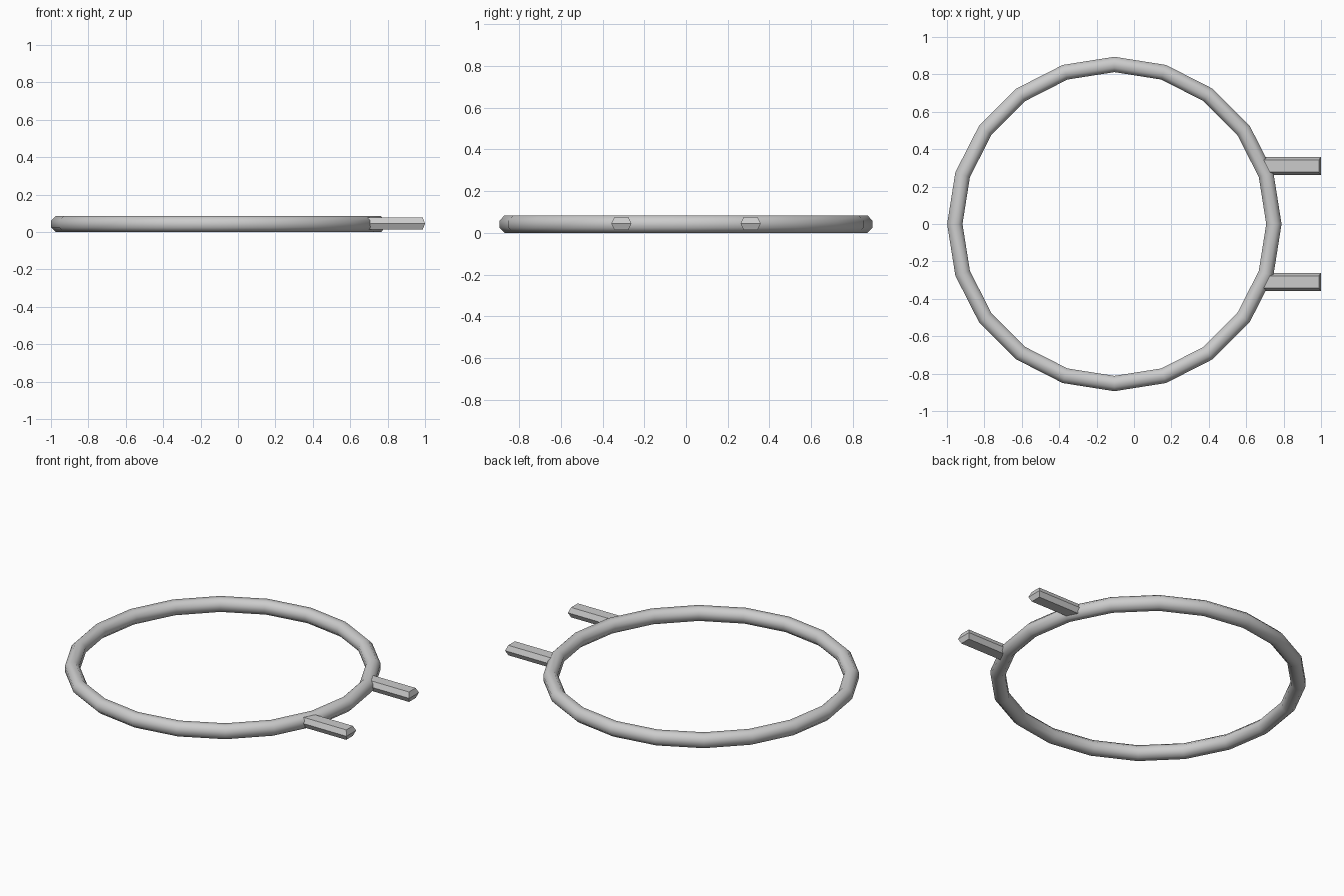
import bpy, math

if "Cube" in bpy.data.objects:
    bpy.data.objects.remove(bpy.data.objects["Cube"])

CX, CZ = -0.105, 0.042

# Ring: 20 segments, eight-sided tube with flats at top, bottom, inside, outside
major, flat = 0.853, 0.041
minor = CZ / math.cos(math.pi / 8)
N, M = 20, 8
verts, faces = [], []
for i in range(N):
    a = 2 * math.pi * i / N
    for j in range(M):
        b = 2 * math.pi * (j + 0.5) / M
        r = major + minor * math.cos(b) * flat / CZ
        verts.append((CX + r * math.cos(a), r * math.sin(a), CZ + minor * math.sin(b)))
for i in range(N):
    for j in range(M):
        k, l = (i + 1) % N, (j + 1) % M
        faces.append((i * M + j, k * M + j, k * M + l, i * M + l))


def add_mesh(name, verts, faces):
    mesh = bpy.data.meshes.new(name)
    mesh.from_pydata(verts, [], faces)
    obj = bpy.data.objects.new(name, mesh)
    bpy.context.collection.objects.link(obj)
    return obj


ring = add_mesh("ring", verts, faces)
bpy.context.view_layer.objects.active = ring
ring.select_set(True)
bpy.ops.object.shade_smooth_by_angle(angle=math.radians(60))

# Two flattened hexagonal prongs with slightly pointed ends
PROFILE = [(0.048, 0), (0.033, 0.031), (-0.033, 0.031),
           (-0.048, 0), (-0.033, -0.031), (0.033, -0.031)]


def prong(name, side):
    pts = []
    for x, tip in ((0.69, 0.0), (0.988, 0.012)):
        for y, z in PROFILE:
            pts.append((x + (tip if z == 0 else 0), side * 0.31 + y, 0.045 + z))
    quads = [(j, (j + 1) % 6, (j + 1) % 6 + 6, j + 6) for j in range(6)]
    quads = [q[::-1] for q in quads]
    caps = [(0, 1, 2, 3), (0, 3, 4, 5), (9, 8, 7, 6), (11, 10, 9, 6)]
    obj = add_mesh(name, pts, quads + caps)
    import bmesh
    bm = bmesh.new()
    bm.from_mesh(obj.data)
    bmesh.ops.recalc_face_normals(bm, faces=bm.faces)
    bm.to_mesh(obj.data)
    bm.free()


prong("left_prong", 1)
prong("right_prong", -1)
